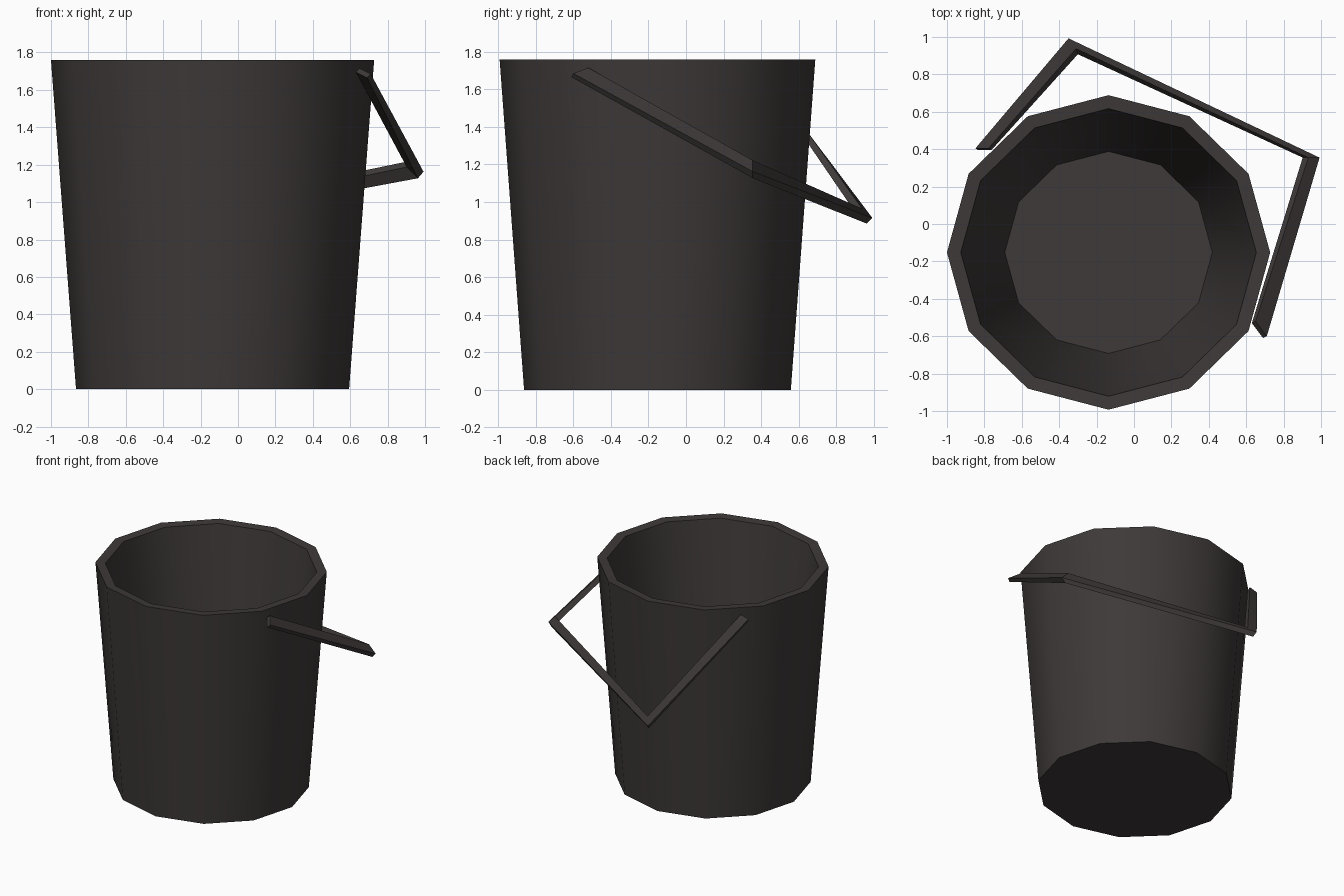
import bpy, bmesh, math
from mathutils import Vector

cube = bpy.data.objects.get("Cube")
if cube:
    bpy.data.objects.remove(cube, do_unlink=True)

# Single dark material
color = (0.048, 0.041, 0.040, 1)
dark = bpy.data.materials.new("dark_warm_grey")
dark.use_nodes = True
dark.diffuse_color = color
bsdf = dark.node_tree.nodes["Principled BSDF"]
bsdf.inputs["Base Color"].default_value = color
bsdf.inputs["Roughness"].default_value = 0.8


def loft(name, rings, smooth_angle):
    """Bridge successive rings of points and cap both ends."""
    bm = bmesh.new()
    loops = [[bm.verts.new(p) for p in ring] for ring in rings]
    for lo, hi in zip(loops, loops[1:]):
        n = len(lo)
        for i in range(n):
            j = (i + 1) % n
            bm.faces.new((lo[i], lo[j], hi[j], hi[i]))
    bm.faces.new(loops[0][::-1])
    bm.faces.new(loops[-1])
    bmesh.ops.recalc_face_normals(bm, faces=bm.faces)
    mesh = bpy.data.meshes.new(name)
    bm.to_mesh(mesh)
    bm.free()
    mesh.materials.append(dark)
    obj = bpy.data.objects.new(name, mesh)
    bpy.context.collection.objects.link(obj)
    bpy.ops.object.select_all(action='DESELECT')
    obj.select_set(True)
    bpy.context.view_layer.objects.active = obj
    bpy.ops.object.shade_smooth_by_angle(angle=math.radians(smooth_angle))
    return obj


def ring(radius, z, sides=12):
    angles = [math.tau * i / sides for i in range(sides)]
    return [(-0.136 + radius * math.cos(a), -0.152 + radius * 0.973 * math.sin(a), z)
            for a in angles]


# Tapered bucket: outer wall, flat rim, inner wall, inside floor
profile = [(0.73, 0), (0.864, 1.76), (0.79, 1.755), (0.555, 0.06)]
loft("bucket", [ring(r, z) for r, z in profile], 35)

# Swung handle: flat bar through four stations (centre, wide axis, thin axis)
stations = [
    ((-0.805, 0.40, 1.69), (-0.07, 0.00, -0.02), (-0.015, 0.01, 0.03)),
    ((-0.325, 0.95, 0.925), (-0.04, 0.055, -0.05), (-0.01, 0.03, 0.03)),
    ((0.947, 0.355, 1.175), (0.06, 0.00, -0.06), (0.03, 0.00, 0.035)),
    ((0.67, -0.565, 1.69), (0.06, -0.08, -0.03), (0.02, 0.01, 0.02)),
]
corners = [(-0.5, -0.5), (0.5, -0.5), (0.5, 0.5), (-0.5, 0.5)]
bar = [[Vector(c) + Vector(wide) * u + Vector(thin) * v for u, v in corners]
       for c, wide, thin in stations]
loft("handle", bar, 35)
